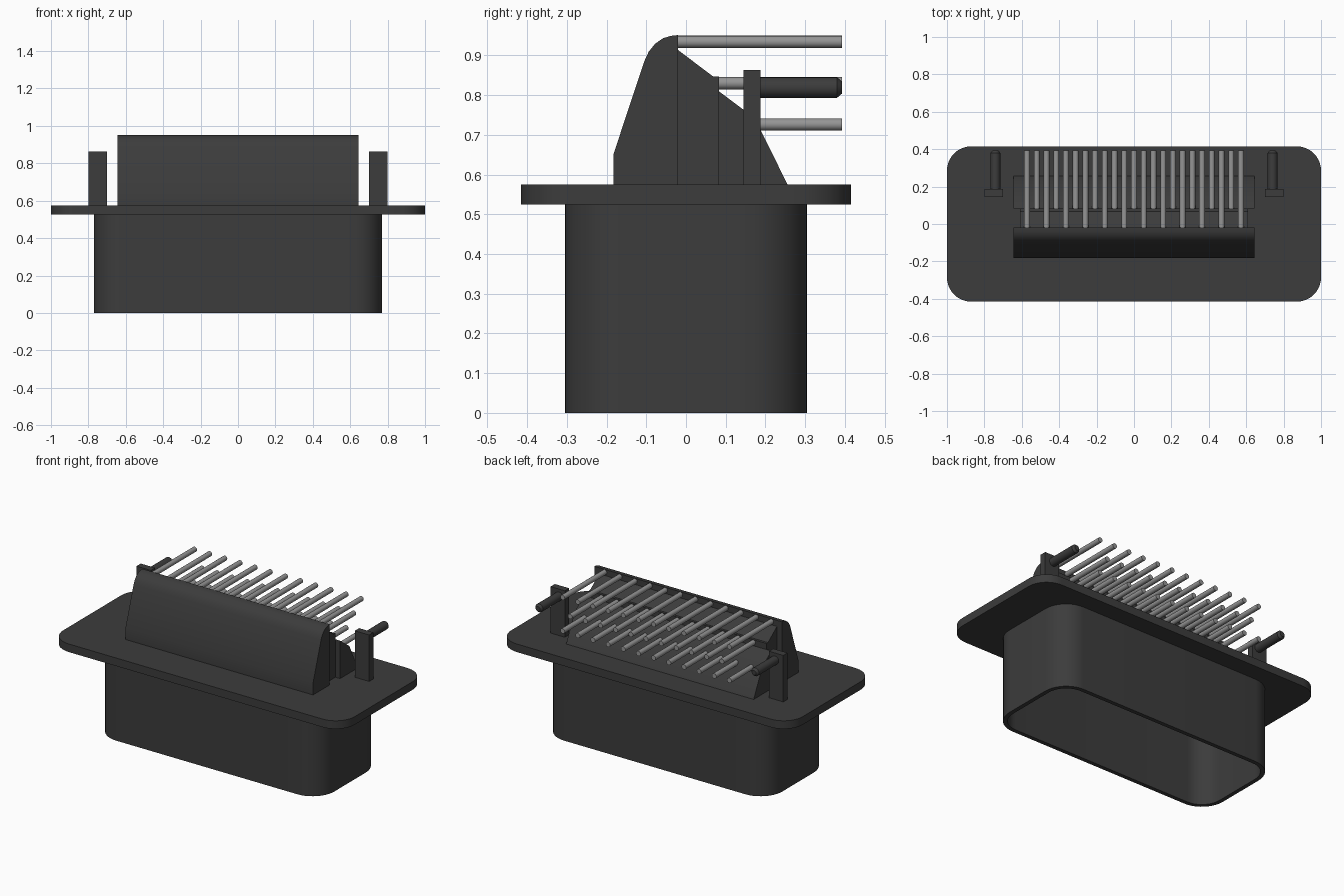
import bpy, bmesh, math
from mathutils import Matrix

cube = bpy.data.objects.get("Cube")
if cube:
    bpy.data.objects.remove(cube, do_unlink=True)


def material(name, value, metallic=0.0):
    mat = bpy.data.materials.new(name)
    mat.use_nodes = True
    color = (value, value, value, 1)
    mat.diffuse_color = color
    mat.node_tree.nodes["Principled BSDF"].inputs["Base Color"].default_value = color
    return mat


PLASTIC = material("charcoal plastic", 0.045)
METAL = material("grey metal", 0.30)


def finish(name, bm, mat, smooth=True):
    bmesh.ops.recalc_face_normals(bm, faces=bm.faces)
    mesh = bpy.data.meshes.new(name)
    bm.to_mesh(mesh)
    bm.free()
    mesh.materials.append(mat)
    obj = bpy.data.objects.new(name, mesh)
    bpy.context.collection.objects.link(obj)
    if smooth:
        bpy.ops.object.select_all(action='DESELECT')
        obj.select_set(True)
        bpy.context.view_layer.objects.active = obj
        bpy.ops.object.shade_smooth_by_angle(angle=math.radians(30))
    return obj


def rounded_loop(bm, hx, hy, r, z, steps=10):
    """Ring of vertices around a rounded rectangle."""
    verts = []
    for i, (sx, sy) in enumerate([(1, 1), (-1, 1), (-1, -1), (1, -1)]):
        for k in range(steps + 1):
            a = math.pi / 2 * (i + k / steps)
            verts.append(bm.verts.new((sx * (hx - r) + r * math.cos(a),
                                       sy * (hy - r) + r * math.sin(a), z)))
    return verts


def loft(name, sections, mat):
    """Skin a series of rounded rectangles and cap both ends."""
    bm = bmesh.new()
    rings = [rounded_loop(bm, *s) for s in sections]
    for a, b in zip(rings, rings[1:]):
        for i in range(len(a)):
            j = (i + 1) % len(a)
            bm.faces.new((a[i], a[j], b[j], b[i]))
    bm.faces.new(rings[0])
    bm.faces.new(rings[-1])
    return finish(name, bm, mat)


def prism(name, profile, x0, x1, mat):
    """Extrude a (y, z) profile along x."""
    bm = bmesh.new()
    face = bm.faces.new([bm.verts.new((x0, y, z)) for y, z in profile])
    geom = bmesh.ops.extrude_face_region(bm, geom=[face])["geom"]
    bmesh.ops.translate(bm, vec=(x1 - x0, 0, 0),
                        verts=[v for v in geom if isinstance(v, bmesh.types.BMVert)])
    return finish(name, bm, mat)


def rod(bm, x, z, y0, y1, r, r_tip=None, segments=16):
    """Round rod running along y."""
    place = (Matrix.Translation((x, (y0 + y1) / 2, z))
             @ Matrix.Rotation(-math.pi / 2, 4, 'X'))
    bmesh.ops.create_cone(bm, cap_ends=True, segments=segments, radius1=r,
                          radius2=r if r_tip is None else r_tip,
                          depth=y1 - y0, matrix=place)


# Flange and hollow skirt, open at the bottom
loft("flange", [(1.0, 0.415, 0.13, 0.525), (1.0, 0.415, 0.13, 0.575)], PLASTIC)
WALL = 0.025
loft("skirt", [(0.77, 0.305, 0.15, 0.526),
               (0.77, 0.305, 0.15, 0.0),
               (0.77 - WALL, 0.305 - WALL, 0.15 - WALL, 0.0),
               (0.77 - WALL, 0.305 - WALL, 0.15 - WALL, 0.52)], PLASTIC)

# Stepped housing that carries the three pin rows
prism("housing_front", [(-0.183, 0.57), (-0.183, 0.65), (-0.105, 0.885), (-0.094, 0.909),
                        (-0.078, 0.929), (-0.058, 0.943), (-0.039, 0.949),
                        (-0.02, 0.951), (-0.02, 0.57)], -0.643, 0.643, PLASTIC)
prism("housing_middle", [(-0.03, 0.57), (-0.03, 0.921), (0.068, 0.847),
                         (0.083, 0.847), (0.083, 0.57)], -0.61, 0.61, PLASTIC)
prism("housing_rear", [(0.082, 0.57), (0.082, 0.81), (0.173, 0.742),
                       (0.258, 0.57)], -0.643, 0.643, PLASTIC)

# Contact pins: outer rows of twelve, staggered middle row of eleven
PITCH = 0.104
for name, count, z, start in [("top_pins", 12, 0.934, -0.025),
                              ("middle_pins", 11, 0.830, 0.075),
                              ("bottom_pins", 12, 0.726, 0.15)]:
    bm = bmesh.new()
    for i in range(count):
        rod(bm, (i - (count - 1) / 2) * PITCH, z, start, 0.393, 0.0155)
    finish(name, bm, METAL)

# Side brackets with chamfered locating pegs
for side, s in (("left", 1), ("right", -1)):
    prism(side + "_bracket", [(0.145, 0.57), (0.145, 0.863), (0.187, 0.863), (0.187, 0.57)],
          s * 0.70, s * 0.798, PLASTIC)
    bm = bmesh.new()
    rod(bm, s * 0.741, 0.819, 0.18, 0.380, 0.026, segments=24)
    rod(bm, s * 0.741, 0.819, 0.380, 0.393, 0.026, 0.015, segments=24)
    bmesh.ops.remove_doubles(bm, verts=bm.verts, dist=0.0005)
    inner = [f for f in bm.faces if len(f.verts) > 4
             and abs(f.calc_center_median().y - 0.380) < 0.001]
    bmesh.ops.delete(bm, geom=inner, context='FACES_ONLY')
    finish(side + "_peg", bm, PLASTIC)
